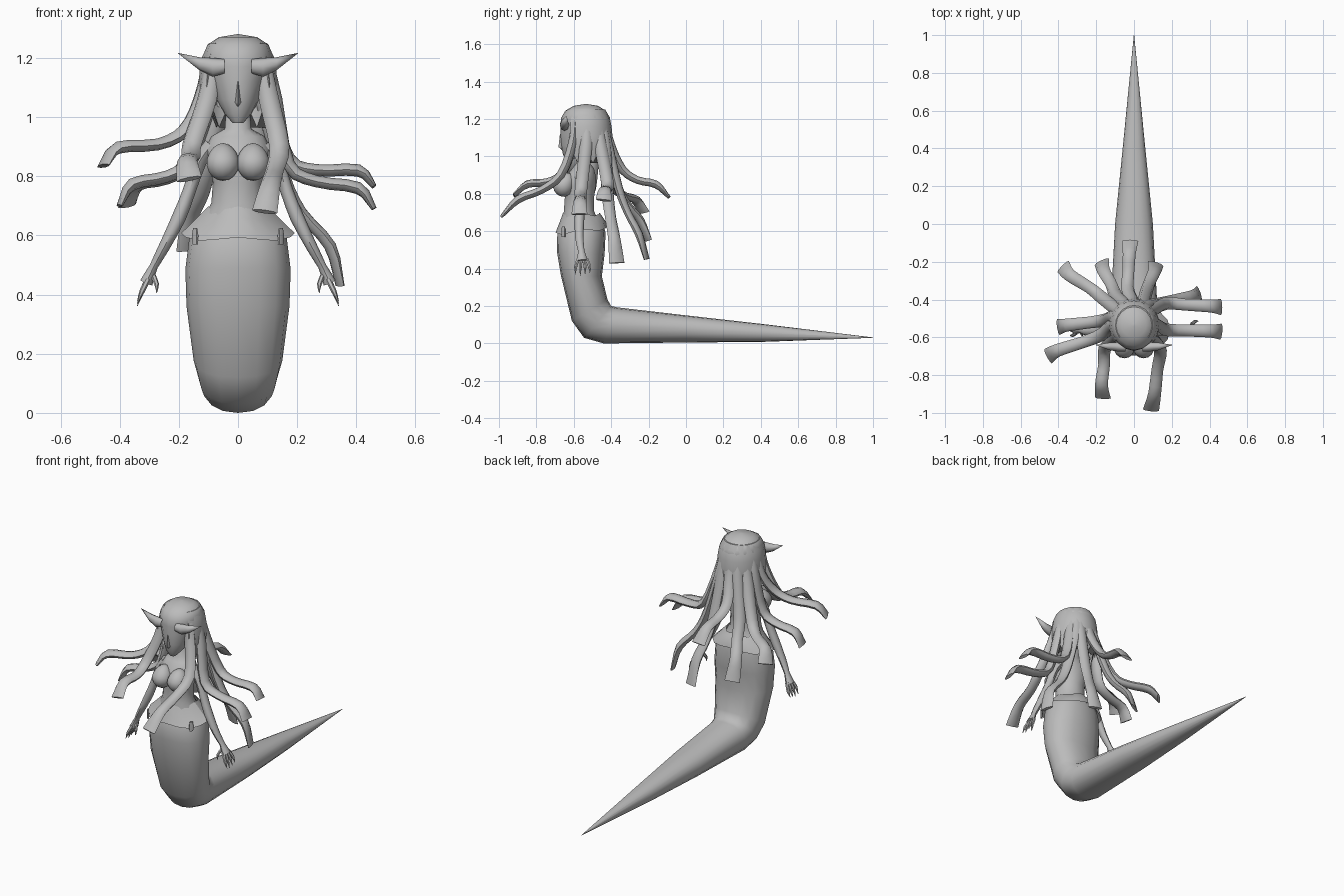
import bpy, bmesh, math
from mathutils import Vector as V

if "Cube" in bpy.data.objects:
    bpy.data.objects.remove(bpy.data.objects["Cube"])

grey = bpy.data.materials.new("grey")
grey.diffuse_color = (0.5, 0.5, 0.5, 1)
grey.use_nodes = True
grey.node_tree.nodes["Principled BSDF"].inputs["Base Color"].default_value = grey.diffuse_color


def finish(name, bm, angle=50):
    bmesh.ops.remove_doubles(bm, verts=bm.verts[:], dist=0.0002)
    bmesh.ops.recalc_face_normals(bm, faces=bm.faces[:])
    me = bpy.data.meshes.new(name)
    bm.to_mesh(me)
    bm.free()
    ob = bpy.data.objects.new(name, me)
    bpy.context.collection.objects.link(ob)
    me.materials.append(grey)
    bpy.context.view_layer.objects.active = ob
    ob.select_set(True)
    bpy.ops.object.shade_smooth_by_angle(angle=math.radians(angle))
    ob.select_set(False)
    return ob


def loft(name, rings, caps=True, angle=50):
    """Skin a list of equal-length point rings."""
    bm = bmesh.new()
    vs = [[bm.verts.new(p) for p in r] for r in rings]
    n = len(rings[0])
    for a, b in zip(vs, vs[1:]):
        for i in range(n):
            j = (i + 1) % n
            bm.faces.new((a[i], a[j], b[j], b[i]))
    if caps:
        bm.faces.new(vs[0])
        bm.faces.new(vs[-1])
    return finish(name, bm, angle)


def oval(c, u, v, n, e=1.0):
    """Ring round c; e below 1 makes it boxier."""
    pts = []
    for i in range(n):
        x, y = math.cos(2 * math.pi * i / n), math.sin(2 * math.pi * i / n)
        pts.append(c + u * math.copysign(abs(x) ** e, x) + v * math.copysign(abs(y) ** e, y))
    return pts


def body(name, rows, n=12, e=1.0):
    """Rows: front y, front z, back y, back z, half width."""
    rings = []
    for fy, fz, by, bz, w in rows:
        f, b = V((0, fy, fz)), V((0, by, bz))
        rings.append(oval((f + b) / 2, V((w, 0, 0)), (b - f) / 2, n, e))
    return loft(name, rings)


def level(rows):
    """Expand horizontal rows: front y, back y, z, half width."""
    return [(f, z, b, z, w) for f, b, z, w in rows]


def smooth(pts, k=3):
    """Catmull-Rom resampling of a path."""
    p = [V(q) for q in pts]
    p = [p[0] * 2 - p[1]] + p + [p[-1] * 2 - p[-2]]
    out = []
    for a, b, c, d in zip(p, p[1:], p[2:], p[3:]):
        for s in range(k):
            t = s / k
            out.append(0.5 * (2 * b + (c - a) * t + (2 * a - 5 * b + 4 * c - d) * t * t
                              + (3 * b - a - 3 * c + d) * t ** 3))
    return out + [p[-2]]


def tube(name, pts, sizes, side, n=8, k=3):
    """Sweep an oval; sizes are (half width, half thickness) spread along the path."""
    path = smooth(pts, k)
    m = len(path) - 1
    side = V(side).normalized()
    rings = []
    for i, p in enumerate(path):
        t = (path[min(i + 1, m)] - path[max(i - 1, 0)]).normalized()
        s = (side - t * side.dot(t)).normalized()
        f = i / m * (len(sizes) - 1)
        j = min(int(f), len(sizes) - 2)
        w, h = (sizes[j][q] + (sizes[j + 1][q] - sizes[j][q]) * (f - j) for q in (0, 1))
        rings.append(oval(p, s * w, t.cross(s) * h, n))
    return loft(name, rings)


# Serpent lower body bending back along the ground
body("serpent_tail", [
    (-.665, .635, -.44, .635, .145), (-.688, .59, -.43, .59, .165), (-.69, .49, -.435, .48, .178),
    (-.668, .36, -.45, .36, .174), (-.61, .12, -.42, .235, .15), (-.545, .03, -.40, .20, .132),
    (-.44, .0, -.37, .193, .122), (0, .005, 0, .15, .10), (.4, .008, .4, .105, .06), (1, .03, 1, .032, .001)], 16, .9)

# Torso and neck
body("torso", level([
    (-.665, -.44, .6, .155), (-.66, -.47, .66, .115), (-.655, -.49, .71, .09), (-.65, -.49, .78, .085),
    (-.66, -.48, .84, .098), (-.645, -.48, .89, .112), (-.61, -.49, .935, .09), (-.59, -.51, .96, .045),
    (-.585, -.51, 1.06, .038)]), 14)

# Waist sash, flared and dipping at the front
rings = []
for w, d, z, dip in [(.10, .098, .69, 0), (.125, .11, .665, .01), (.165, .13, .625, .02), (.192, .137, .60, .015)]:
    rings.append([V((w * math.cos(a), -.56 + d * math.sin(a), z + dip * math.sin(a) + .008 * math.cos(4 * a)))
                  for a in [i * math.pi / 8 for i in range(16)]])
loft("waist_sash", rings, False, 30)

# Head with pointed chin and crown
body("head", level([
    (-.64, -.61, .98, .018), (-.658, -.56, 1.01, .045), (-.668, -.48, 1.06, .073), (-.672, -.43, 1.12, .095),
    (-.67, -.41, 1.17, .112), (-.668, -.405, 1.205, .12), (-.645, -.43, 1.245, .103),
    (-.60, -.47, 1.27, .065), (-.54, -.53, 1.28, .005)]), 16)

# Nose
loft("nose", [[V((-w, -.655, z)), V((0, y, z)), V((w, -.655, z))]
              for w, y, z in ((.006, -.664, 1.035), (.015, -.682, 1.05), (.01, -.674, 1.12))], True, 80)

# Hair shell round the back of the head
rings = []
for r, z in [(.098, 1.25), (.121, 1.205), (.129, 1.16), (.134, 1.11), (.134, 1.06), (.122, 1.0)]:
    arc = [math.radians(-38 + 256 * i / 14) for i in range(15)]
    outer = [V((r * math.cos(a), -.535 + r * 1.06 * math.sin(a), z + (.035 * math.cos(i * math.pi) if z < 1.04 else 0)))
             for i, a in enumerate(arc)]
    inner = [V((p.x * .88, -.535 + (p.y + .535) * .88, p.z)) for p in reversed(outer)]
    rings.append(outer + inner)
loft("hair_shell", rings)

# Mirrored parts
for s, label in ((-1, "left"), (1, "right")):
    # Pointed ear
    loft(label + "_ear", [oval(V((s * x, y, z)), V((0, d, 0)), V((0, 0, h)), 8)
                          for x, y, z, d, h in ((.045, -.655, 1.172, .02, .024), (.085, -.65, 1.168, .025, .032),
                                                (.13, -.648, 1.18, .02, .022), (.205, -.64, 1.217, 0, 0))], False, 70)

    # Breast, fuller below
    bm = bmesh.new()
    bmesh.ops.create_uvsphere(bm, u_segments=14, v_segments=9, radius=.057)
    for v in bm.verts:
        f = max(v.co.z, 0) / .057
        v.co = V((v.co.x * (1 - .12 * f) + s * .051, v.co.y - .655 + .02 * f, v.co.z * 1.12 + .848))
    finish(label + "_breast", bm)

    # Arm and palm
    tube(label + "_arm", [(s * .09, -.56, .905), (s * .13, -.56, .85), (s * .165, -.565, .75),
                          (s * .20, -.57, .66), (s * .25, -.57, .56), (s * .285, -.56, .495), (s * .31, -.555, .44)],
         [(.026, .034), (.024, .03), (.022, .025), (.024, .026), (.019, .022), (.014, .017), (.022, .03)],
         (s, 0, .4), 8, 2)
    # Clawed fingers and thumb
    for i in range(4):
        y = -.59 + .025 * i
        tube(label + "_finger_%d" % i, [(s * .305, -.555 + (y + .555) * .6, .45), (s * .325, y, .41),
                                        (s * .34, y, .362 + .008 * abs(i - 1))],
             [(.01, .01), (.009, .009), (.001, .001)], (s, 0, .3), 6, 2)
    tube(label + "_thumb", [(s * .29, -.56, .47), (s * .275, -.585, .435), (s * .275, -.59, .405)],
         [(.01, .01), (.008, .008), (.001, .001)], (1, 0, 0), 6, 2)

    # Sash knot tab
    loft(label + "_sash_tab", [oval(V((s * .145, -.655, z)), V((w, s * w * .6, 0)), V((0, .008, 0)), 6)
                               for z, w in ((.625, .007), (.60, .011), (.57, .009))])

# Snake-like hair locks: root angle on the head, bend point, tip
locks = [
    (140, (-.17, -.39, .85), (-.375, -.225, .70)), (116, (-.10, -.37, .85), (-.17, -.20, .55)),
    (94, (-.035, -.34, .93), (-.02, -.09, .78)), (66, (.065, -.36, .83), (.115, -.21, .45)),
    (36, (.17, -.42, .86), (.46, -.44, .765)), (50, (.15, -.42, .81), (.345, -.37, .43)),
    (0, (.17, -.56, .84), (.46, -.57, .69)), (-34, (.14, -.67, .90), (.09, -.985, .68)),
    (214, (-.155, -.66, .91), (-.165, -.92, .79)), (184, (-.18, -.59, .955), (-.455, -.70, .835)),
    (162, (-.16, -.51, .86), (-.40, -.545, .70))]
size = [(.028, .02), (.034, .024), (.034, .023), (.031, .02), (.034, .021), (.043, .009)]
for i, (deg, bend, tip) in enumerate(locks):
    a = math.radians(deg)
    bend, tip = V(bend), V(tip)
    out = V((math.cos(a), math.sin(a) * 1.05, 0))
    root = V((0, -.535, 1.2)) + out * .096
    fall = V((0, -.535, 1.06)) + out * .126
    # Outer span sags after the bend, then rises before the drooping tip
    low = bend.lerp(tip, .33) + V((0, 0, -.008))
    high = bend.lerp(tip, .72) + V((tip.x * .06, 0, .028))
    d = tip - root
    tube("hair_lock_%d" % i, [root, fall, bend, low, high, tip], size, (-d.y, d.x, 0), 8, 3)
